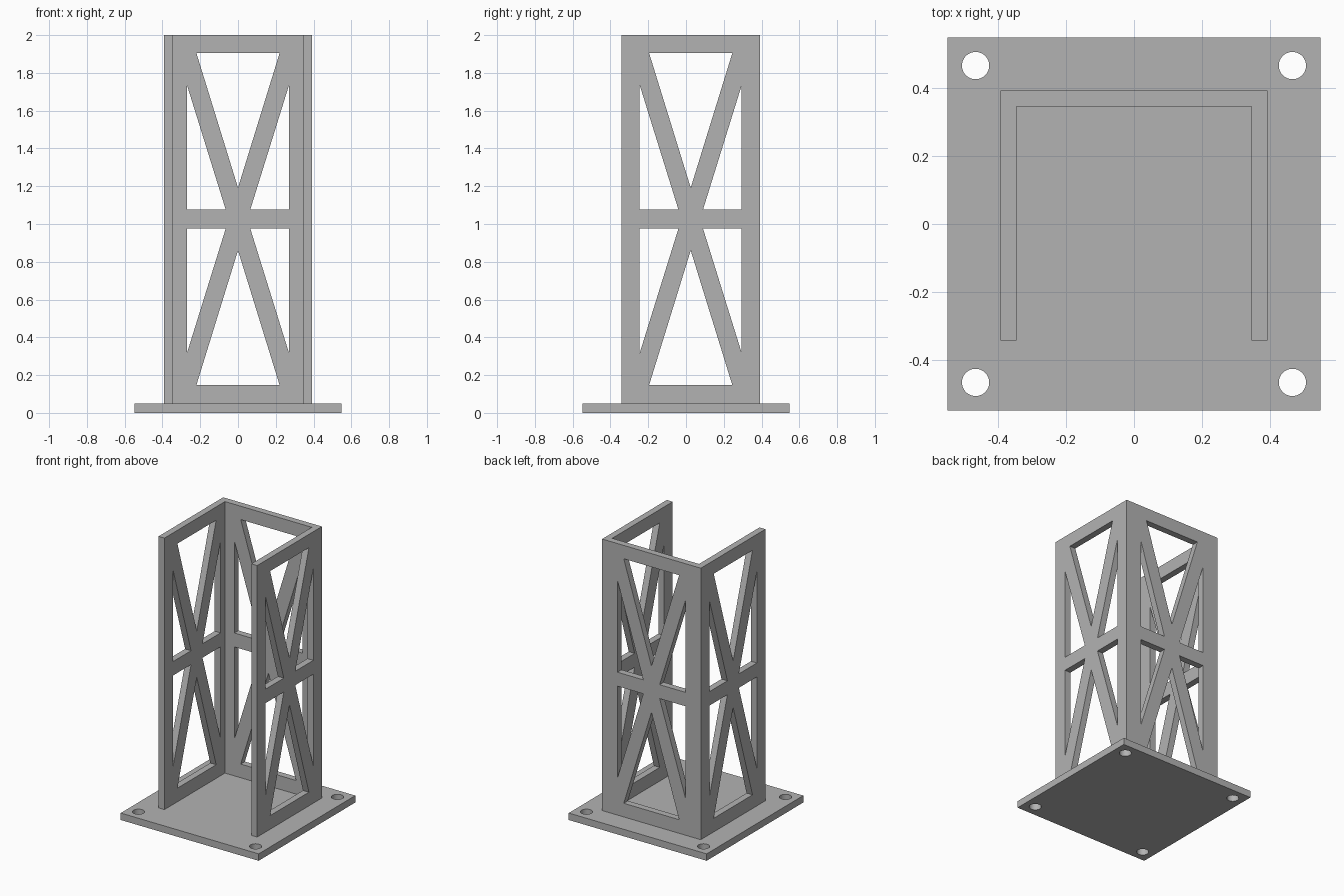
import bpy, bmesh, math
from mathutils import Vector

cube = bpy.data.objects.get("Cube")
if cube:
    bpy.data.objects.remove(cube, do_unlink=True)

BASE, BASE_TOP, TOP = 0.548, 0.05, 2.0        # plate half width, plate top, tower top
OUT, INN, FRONT = 0.392, 0.345, -0.342        # wall outer, wall inner, open front edge
MID_Z = 1.026                                 # mirror height of the lattice

grey = bpy.data.materials.new("plain grey")
grey.use_nodes = True
colour = (0.45, 0.45, 0.45, 1)
grey.diffuse_color = colour
grey.node_tree.nodes["Principled BSDF"].inputs["Base Color"].default_value = colour


def prisms(name, outlines, start, direction):
    """Extrude each flat outline, given at start, along direction."""
    bm = bmesh.new()
    for outline in outlines:
        face = bm.faces.new([bm.verts.new(Vector(p) + Vector(start)) for p in outline])
        new = bmesh.ops.extrude_face_region(bm, geom=[face])["geom"]
        verts = [v for v in new if isinstance(v, bmesh.types.BMVert)]
        bmesh.ops.translate(bm, verts=verts, vec=direction)
    bmesh.ops.recalc_face_normals(bm, faces=bm.faces[:])
    mesh = bpy.data.meshes.new(name)
    bm.to_mesh(mesh)
    bm.free()
    mesh.materials.append(grey)
    obj = bpy.data.objects.new(name, mesh)
    bpy.context.collection.objects.link(obj)
    return obj


def cut(obj, cutter):
    """Subtract the cutter, apply the result and drop the cutter."""
    mod = obj.modifiers.new("cut", 'BOOLEAN')
    mod.operation, mod.solver, mod.object = 'DIFFERENCE', 'EXACT', cutter
    bpy.context.view_layer.objects.active = obj
    bpy.ops.object.modifier_apply(modifier=mod.name)
    bpy.data.objects.remove(cutter, do_unlink=True)


# Base plate with four round bolt holes
base_plate = prisms("base_plate", [[(-BASE, -BASE, 0), (BASE, -BASE, 0),
                                    (BASE, BASE, 0), (-BASE, BASE, 0)]],
                    (0, 0, 0), (0, 0, BASE_TOP))
angles = [i * math.tau / 48 for i in range(48)]
circles = [[(sx * 0.465 + 0.04 * math.cos(a), sy * 0.465 + 0.04 * math.sin(a), 0)
            for a in angles] for sx in (-1, 1) for sy in (-1, 1)]
cut(base_plate, prisms("bolt_hole_cutter", circles, (0, 0, -0.1), (0, 0, 0.3)))

# Three-sided tower wall, open at the front
u_profile = [(-OUT, FRONT, 0), (-INN, FRONT, 0), (-INN, INN, 0), (INN, INN, 0),
             (INN, FRONT, 0), (OUT, FRONT, 0), (OUT, OUT, 0), (-OUT, OUT, 0)]
tower = prisms("tower_walls", [u_profile], (0, 0, BASE_TOP), (0, 0, TOP - BASE_TOP))

# Lattice openings, as (across, height above the middle), mirrored up and down
centre = [(-0.22, 0.878), (0.22, 0.878), (0, 0.166)]
side = [(0.27, 0.709), (0.27, 0.05), (0.065, 0.05)]
upper = [centre, side, [(-u, h) for u, h in side]]
openings = upper + [[(u, -h) for u, h in tri] for tri in upper]

# Back wall openings, then both side walls in one pass
back = [[(u, 0, h) for u, h in tri] for tri in openings]
cut(tower, prisms("back_cutter", back, (0, 0.32, MID_Z), (0, 0.15, 0)))
sides = [[(0, u, h) for u, h in tri] for tri in openings]
cut(tower, prisms("side_cutter", sides, (-0.5, (OUT + FRONT) / 2, MID_Z), (1, 0, 0)))

# Crisp flat walls, smooth bolt holes
for obj in (base_plate, tower):
    bpy.ops.object.select_all(action='DESELECT')
    obj.select_set(True)
    bpy.context.view_layer.objects.active = obj
    bpy.ops.object.shade_smooth_by_angle(angle=math.radians(30))
